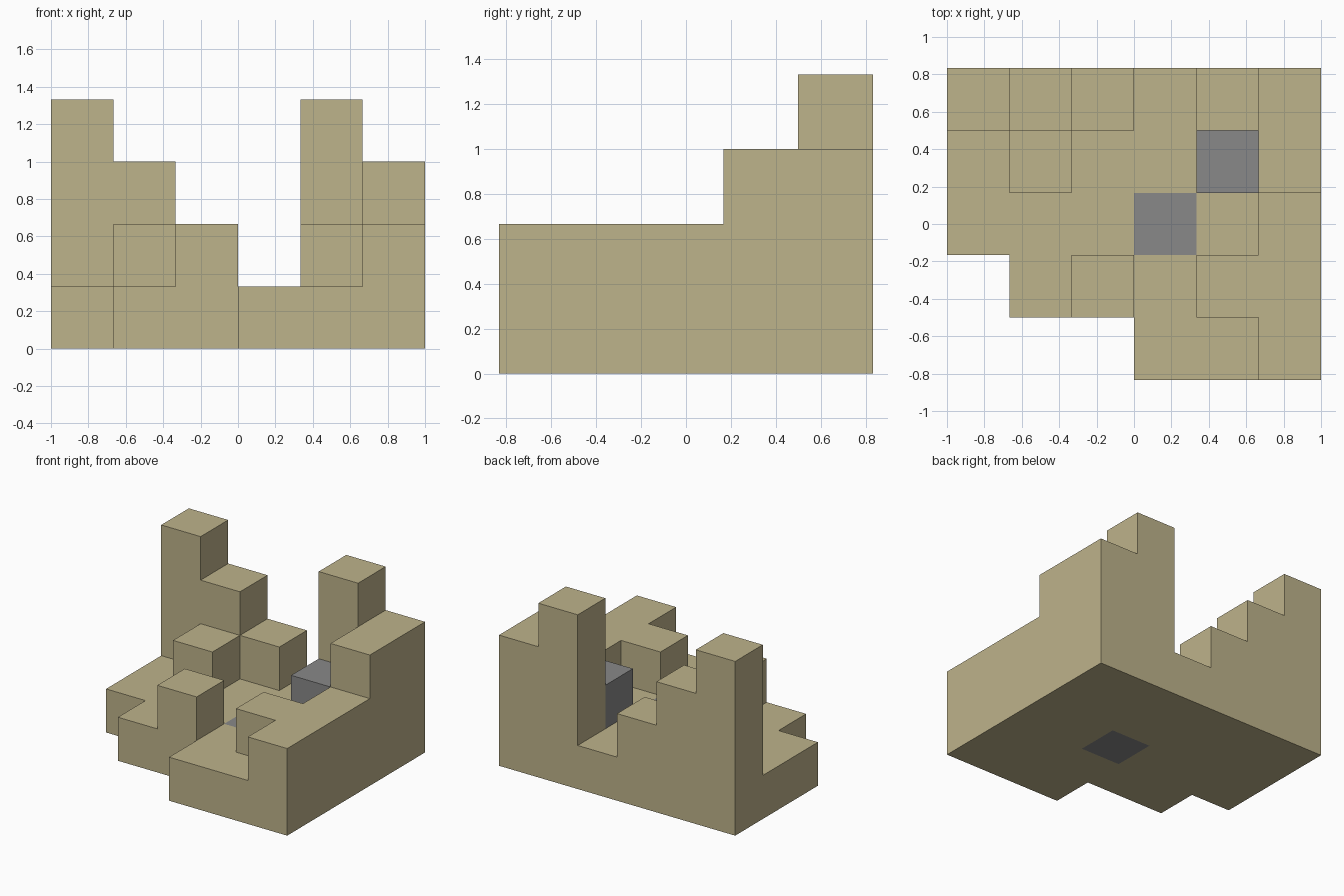
import bpy, bmesh
from mathutils import Vector

cube = bpy.data.objects.get("Cube")
if cube:
    bpy.data.objects.remove(cube, do_unlink=True)

UNIT = 1 / 3
# Column heights in blocks: rows run front to back, digits run from -x to +x
HEIGHTS = ["000112", "012122", "111112", "121123", "432143"]
GREY_CELLS = {"floor_stone": (3, 2, 0), "raised_stone": (4, 3, 1)}
CORNERS = [(-1, -1), (1, -1), (1, 1), (-1, 1)]


def make_material(name, rgb):
    mat = bpy.data.materials.new(name)
    mat.use_nodes = True
    mat.diffuse_color = (*rgb, 1)
    bsdf = next(n for n in mat.node_tree.nodes if n.type == "BSDF_PRINCIPLED")
    bsdf.inputs["Base Color"].default_value = (*rgb, 1)
    return mat


def build_blocks(name, cells, solid, mat):
    """Skin a set of grid blocks, leaving out faces shared with solid blocks."""
    bm = bmesh.new()
    for cell in sorted(cells):
        centre = Vector(cell) + Vector((-2.5, -2, 0.5))
        for axis in range(3):
            for sign in (-1, 1):
                normal = Vector((0, 0, 0))
                normal[axis] = sign
                neighbour = tuple(round(c + n) for c, n in zip(cell, normal))
                if neighbour in solid:
                    continue
                u = Vector((normal.z, normal.x, normal.y))
                v = normal.cross(u)
                bm.faces.new([bm.verts.new((centre + (normal + u * a + v * b) / 2) * UNIT)
                              for a, b in CORNERS])
    bmesh.ops.remove_doubles(bm, verts=bm.verts, dist=0.001)
    mesh = bpy.data.meshes.new(name)
    bm.to_mesh(mesh)
    bm.free()
    mesh.materials.append(mat)
    obj = bpy.data.objects.new(name, mesh)
    bpy.context.collection.objects.link(obj)


sand = make_material("sand", (0.515, 0.451, 0.258))
grey = make_material("stone_grey", (0.25, 0.25, 0.25))

solid = {(x, y, z) for y, row in enumerate(HEIGHTS)
         for x, h in enumerate(row) for z in range(int(h))}

# Stepped sand terrain
build_blocks("stepped_terrain", solid - set(GREY_CELLS.values()), solid, sand)

# Grey stones set into the terrain
for name, cell in GREY_CELLS.items():
    build_blocks(name, {cell}, solid, grey)
